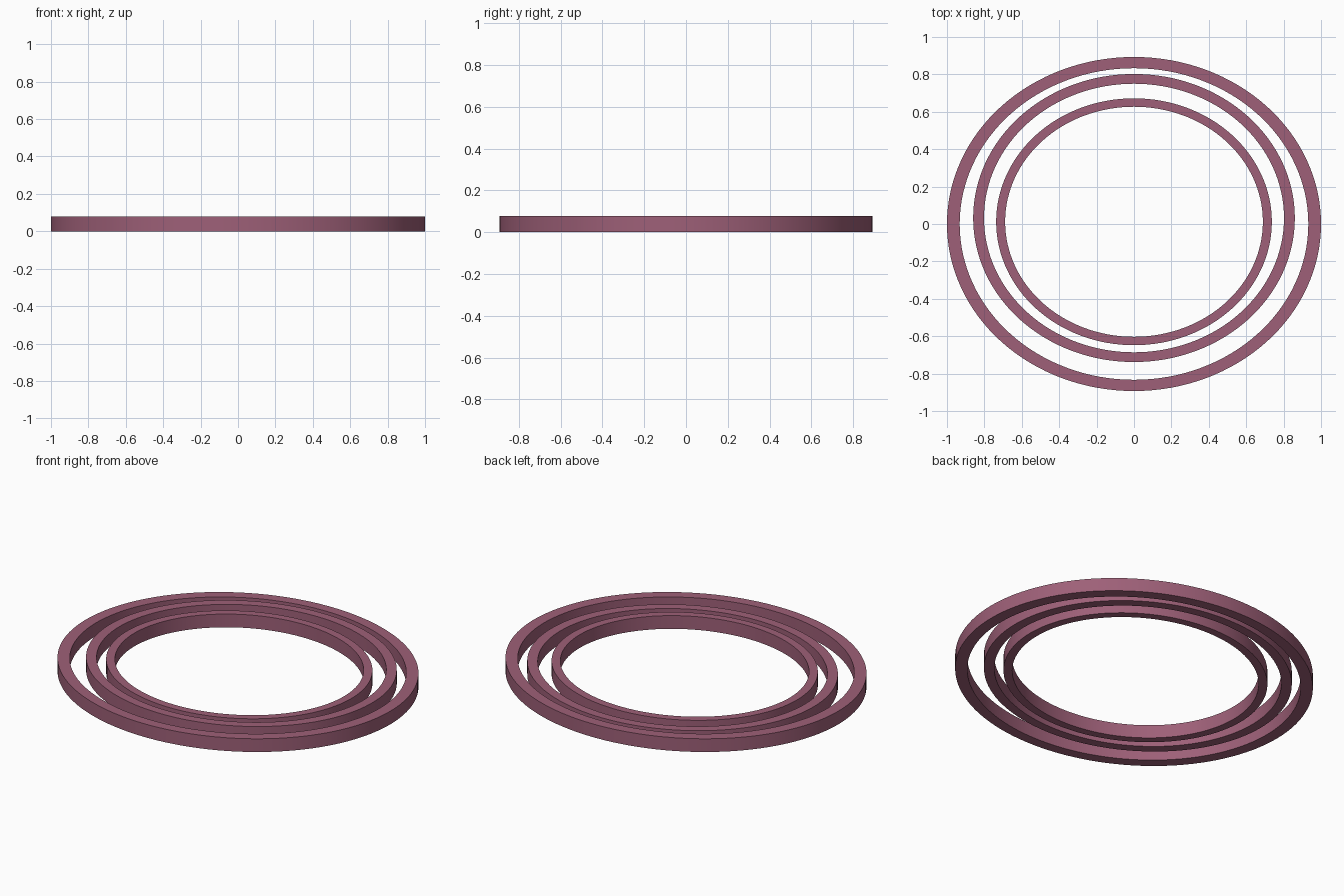
import bpy, bmesh, math

if "Cube" in bpy.data.objects:
    bpy.data.objects.remove(bpy.data.objects["Cube"])

SEGMENTS = 128
HEIGHT = 0.078

mauve = bpy.data.materials.new("dusty mauve")
mauve.diffuse_color = (0.342, 0.117, 0.188, 1)
mauve.use_nodes = True
mauve.node_tree.nodes["Principled BSDF"].inputs["Base Color"].default_value = mauve.diffuse_color


def oval_ring(name, outer, inner, centre_y):
    """Flat oval band with square edges, standing on z = 0."""
    bm = bmesh.new()

    def loop(radii, z):
        return [bm.verts.new((radii[0] * math.cos(a), centre_y + radii[1] * math.sin(a), z))
                for a in (2 * math.pi * i / SEGMENTS for i in range(SEGMENTS))]

    # rectangular cross-section swept around the oval
    loops = [loop(outer, 0), loop(outer, HEIGHT), loop(inner, HEIGHT), loop(inner, 0)]
    for k in range(4):
        a, b = loops[k], loops[(k + 1) % 4]
        for i in range(SEGMENTS):
            j = (i + 1) % SEGMENTS
            bm.faces.new((a[i], a[j], b[j], b[i]))
    bmesh.ops.recalc_face_normals(bm, faces=bm.faces)

    mesh = bpy.data.meshes.new(name)
    bm.to_mesh(mesh)
    bm.free()
    mesh.materials.append(mauve)
    obj = bpy.data.objects.new(name, mesh)
    bpy.context.collection.objects.link(obj)
    bpy.ops.object.select_all(action='DESELECT')
    obj.select_set(True)
    bpy.context.view_layer.objects.active = obj
    bpy.ops.object.shade_smooth_by_angle(angle=math.radians(30))


# three nested rings, the inner two shifted slightly to the back
oval_ring("outer_ring", (1.0, 0.893), (0.932, 0.833), 0.0)
oval_ring("middle_ring", (0.86, 0.77), (0.802, 0.718), 0.032)
oval_ring("inner_ring", (0.737, 0.66), (0.689, 0.615), 0.012)
